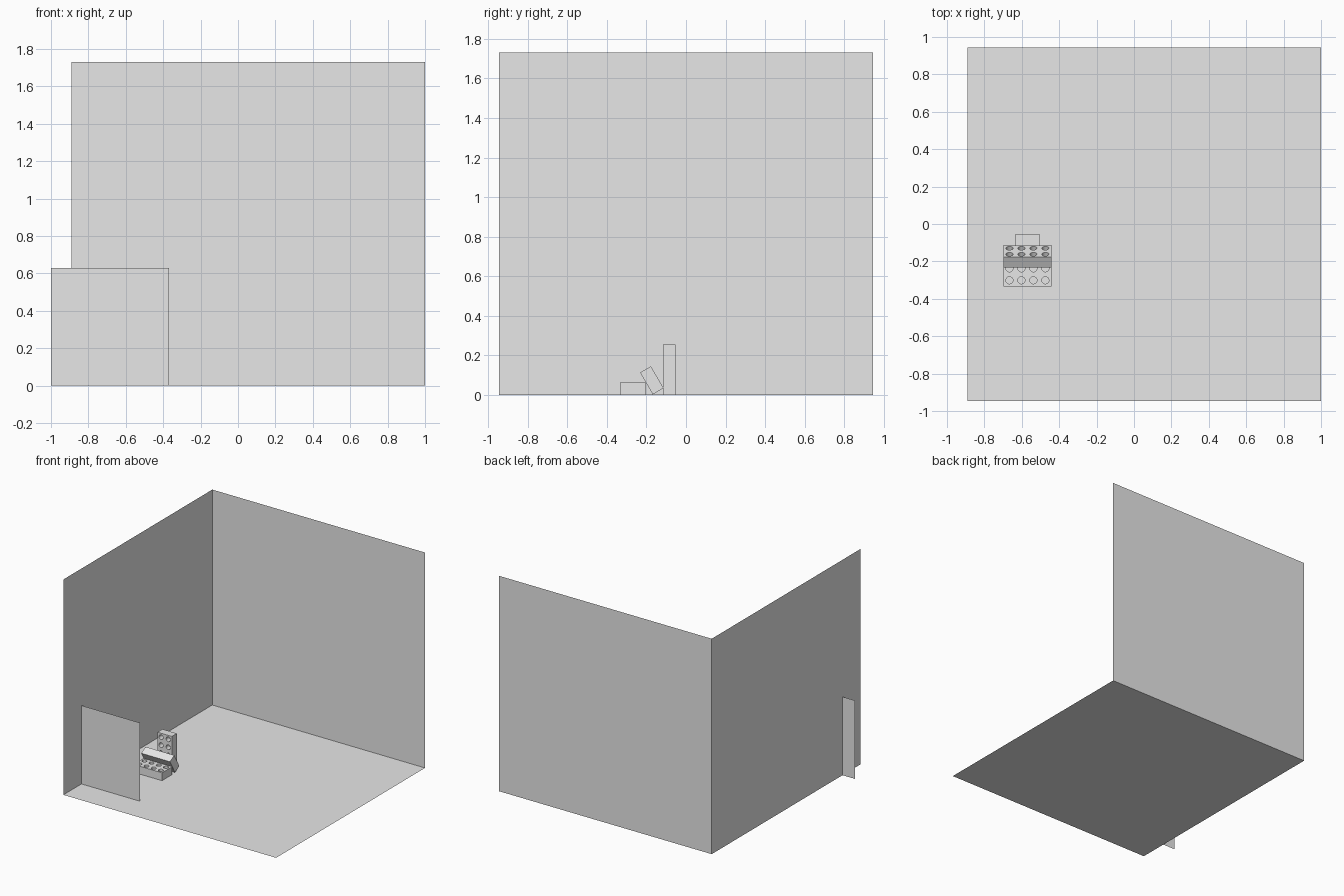
import bpy, bmesh
from math import cos, sin, pi, radians

cube = bpy.data.objects.get("Cube")
if cube:
    bpy.data.objects.remove(cube, do_unlink=True)

GREY = (0.8, 0.8, 0.8, 1)
grey = bpy.data.materials.new("plain grey")
grey.use_nodes = True
grey.diffuse_color = GREY
grey.node_tree.nodes["Principled BSDF"].inputs["Base Color"].default_value = GREY


def add_object(name, bm):
    mesh = bpy.data.meshes.new(name)
    bm.to_mesh(mesh)
    bm.free()
    mesh.materials.append(grey)
    obj = bpy.data.objects.new(name, mesh)
    bpy.context.collection.objects.link(obj)
    return obj


def sheet(name, corner, u, v):
    """Single flat rectangle spanned by the vectors u and v."""
    bm = bmesh.new()
    steps = ((0, 0), (1, 0), (1, 1), (0, 1))
    bm.faces.new([bm.verts.new([c + a * i + b * j for c, a, b in zip(corner, u, v)])
                  for i, j in steps])
    return add_object(name, bm)


PITCH, HEIGHT, RADIUS, DEPTH, SIDES = 0.064, 0.063, 0.019, 0.04, 32
COLS, ROWS = 4, 2


def brick(name, location, rotation):
    """Block with a grid of round sockets sunk into its top."""
    bm = bmesh.new()
    for col in range(COLS):
        for row in range(ROWS):
            cx = (col - (COLS - 1) / 2) * PITCH
            cy = (row - (ROWS - 1) / 2) * PITCH
            square, rim, base = [], [], []
            for k in range(SIDES):
                c, s = cos(2 * pi * k / SIDES), sin(2 * pi * k / SIDES)
                edge = PITCH / 2 / max(abs(c), abs(s))
                for ring, r, z in ((square, edge, HEIGHT), (rim, RADIUS, HEIGHT),
                                   (base, RADIUS, HEIGHT - DEPTH)):
                    ring.append(bm.verts.new((cx + r * c, cy + r * s, z)))
            for outer, inner in ((square, rim), (rim, base)):
                for k in range(SIDES):
                    n = (k + 1) % SIDES
                    bm.faces.new((outer[k], outer[n], inner[n], inner[k]))
            bm.faces.new(base)
    bmesh.ops.remove_doubles(bm, verts=bm.verts, dist=0.0001)
    # Extrude the outline of the top down to the underside and close it
    outline = [e for e in bm.edges if e.is_boundary]
    made = bmesh.ops.extrude_edge_only(bm, edges=outline)["geom"]
    for v in made:
        if isinstance(v, bmesh.types.BMVert):
            v.co.z = 0
    bmesh.ops.holes_fill(bm, edges=[e for e in bm.edges if e.is_boundary], sides=0)
    bmesh.ops.recalc_face_normals(bm, faces=bm.faces)
    obj = add_object(name, bm)
    obj.location = location
    obj.rotation_euler = [radians(a) for a in rotation]
    bpy.ops.object.select_all(action='DESELECT')
    obj.select_set(True)
    bpy.context.view_layer.objects.active = obj
    bpy.ops.object.shade_smooth_by_angle(angle=radians(30))


# Room: floor and two walls
LEFT, HALF, SPAN, WALL = -0.89, 0.945, 1.89, 1.73
sheet("floor", (LEFT, -HALF, 0), (SPAN, 0, 0), (0, SPAN, 0))
sheet("back_wall", (LEFT, HALF, 0), (SPAN, 0, 0), (0, 0, WALL))
sheet("side_wall", (LEFT, -HALF, 0), (0, SPAN, 0), (0, 0, WALL))

# Upright panel that passes through the side wall
sheet("front_panel", (-1, -0.715, 0), (0.63, 0, 0), (0, 0, 0.63))

# Three bricks: lying, leaning and standing
brick("lying_brick", (-0.57, -0.269, 0), (0, 0, 0))
brick("leaning_brick", (-0.57, -0.2, 0.058), (-60, 0, 0))
brick("standing_brick", (-0.57, -0.054, 0.128), (90, -90, 0))
